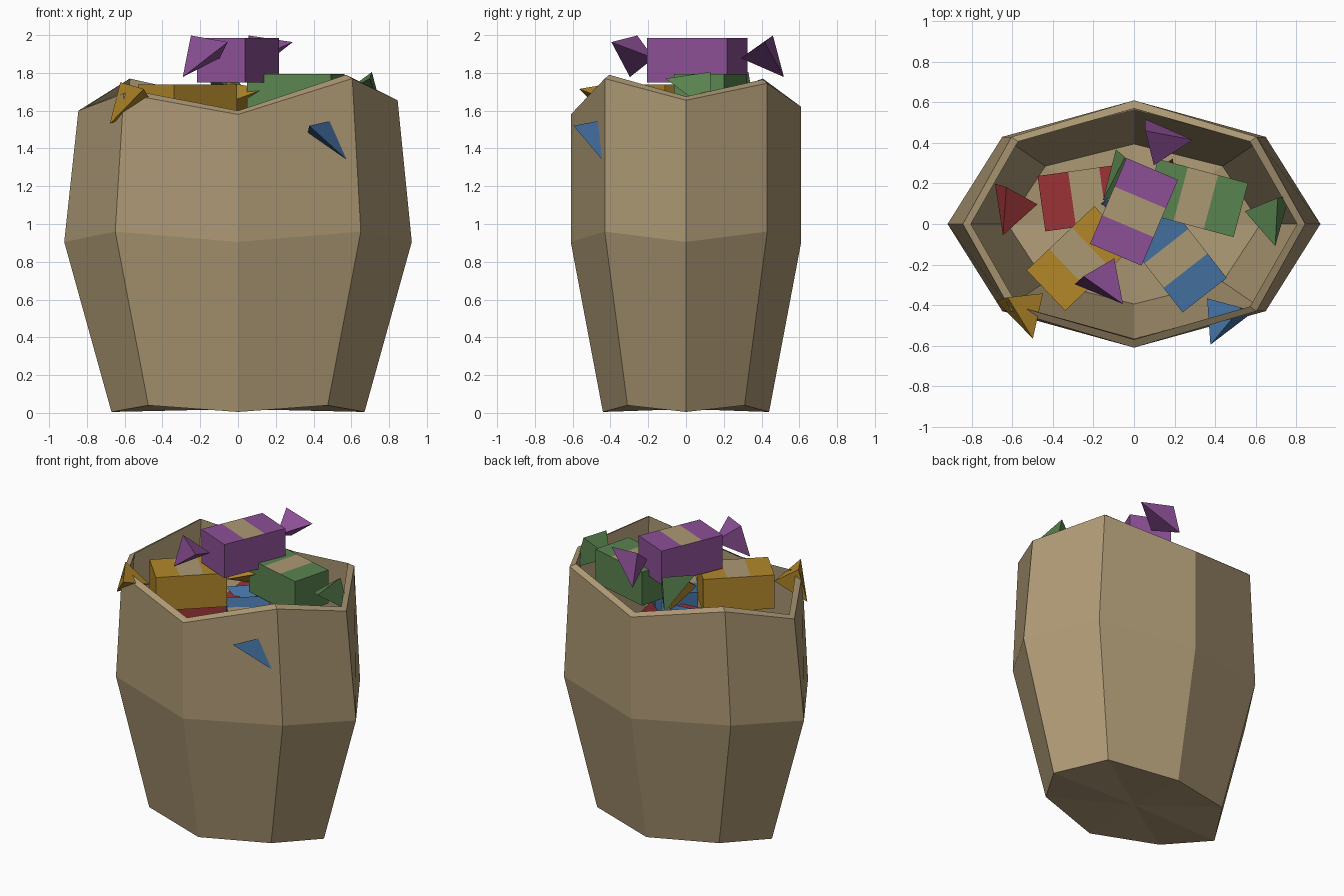
import bpy, bmesh, math
from mathutils import Matrix, Vector

if "Cube" in bpy.data.objects:
    bpy.data.objects.remove(bpy.data.objects["Cube"])


def material(name, rgb):
    lin = [(c / 255 / 12.92) if c < 11 else ((c / 255 + 0.055) / 1.055) ** 2.4 for c in rgb]
    m = bpy.data.materials.new(name)
    m.diffuse_color = (*lin, 1)
    m.use_nodes = True
    m.node_tree.nodes["Principled BSDF"].inputs["Base Color"].default_value = m.diffuse_color
    return m


TAN = material("tan_cloth", (172, 152, 116))


def finish(name, bm, mats):
    bmesh.ops.recalc_face_normals(bm, faces=bm.faces)
    me = bpy.data.meshes.new(name)
    bm.to_mesh(me)
    bm.free()
    for m in mats:
        me.materials.append(m)
    ob = bpy.data.objects.new(name, me)
    bpy.context.collection.objects.link(ob)
    return ob


# Sack: eight-sided rings, running up the outside and down the inside
def ring(rx, ry, dx, dy, heights):
    xy = [(rx, 0), (dx, dy), (0, ry), (-dx, dy), (-rx, 0), (-dx, -dy), (0, -ry), (dx, -dy)]
    return [Vector((x, y, z)) for (x, y), z in zip(xy, heights)]


def inset(pts, d, dz):
    out = []
    for p in pts:
        r = Vector((p.x, p.y, 0)).normalized()
        out.append(p - r * d + Vector((0, 0, dz)))
    return out


bottom = ring(0.67, 0.44, 0.475, 0.31, [0.005, 0.04] * 4)
middle = ring(0.92, 0.61, 0.65, 0.43, [0.905, 0.96] * 4)
# uneven mouth: right, back right, back, back left, left, front left, front, front right
mouth = ring(0.845, 0.61, 0.605, 0.43, [1.655, 1.745, 1.62, 1.75, 1.60, 1.69, 1.58, 1.77])

bm = bmesh.new()
rings = [bottom, middle, mouth, inset(mouth, 0.04, 0.02), inset(middle, 0.045, 0), inset(bottom, 0.045, 0.05)]
rows = [[bm.verts.new(p) for p in r] for r in rings]
for a, b in zip(rows, rows[1:]):
    for i in range(8):
        j = (i + 1) % 8
        bm.faces.new((a[i], a[j], b[j], b[i]))
for row, z in ((rows[0], 0.02), (rows[-1], 0.075)):
    c = bm.verts.new((0, 0, z))
    for i in range(8):
        bm.faces.new((row[i], row[(i + 1) % 8], c))
finish("sack", bm, [TAN])


# Wrapped sweet: box with a tan band on top and a pointed twist at each end
def sweet(name, color, center, angle):
    bm = bmesh.new()
    w, h = 0.138, 0.118
    sections = [[bm.verts.new((x, y, z)) for y, z in ((-w, -h), (w, -h), (w, h), (-w, h))]
                for x in (-0.23, -0.077, 0.077, 0.23)]
    for k, (a, b) in enumerate(zip(sections, sections[1:])):
        for i in range(4):
            j = (i + 1) % 4
            f = bm.faces.new((a[i], a[j], b[j], b[i]))
            if k == 1 and i == 2:
                f.material_index = 1
    bm.faces.new(sections[0])
    bm.faces.new(sections[-1])
    for s in (-1, 1):
        tip, a, b, c = [bm.verts.new((s * x, y, z)) for x, y, z in
                        ((0.25, 0, 0.01), (0.39, 0.105, 0.13), (0.443, 0.13, -0.09), (0.44, -0.128, 0.095))]
        for tri in ((tip, a, b), (tip, b, c), (tip, c, a), (a, b, c)):
            bm.faces.new(tri)
    ob = finish(name, bm, [color, TAN])
    ob.data.transform(Matrix.Translation(center) @ Matrix.Rotation(math.radians(angle), 4, 'Z'))


for label, rgb, center, angle in (
    ("purple", (140, 80, 150), (0.0, 0.06, 1.868), 67),
    ("green", (90, 132, 80), (0.305, 0.128, 1.675), -15),
    ("gold", (178, 135, 42), (-0.268, -0.17, 1.62), 43.5),
    ("blue", (66, 110, 158), (0.207, -0.17, 1.425), -52),
    ("red", (155, 52, 55), (-0.229, 0.132, 1.37), 8),
):
    sweet(label + "_sweet", material(label + "_wrapper", rgb), center, angle)
